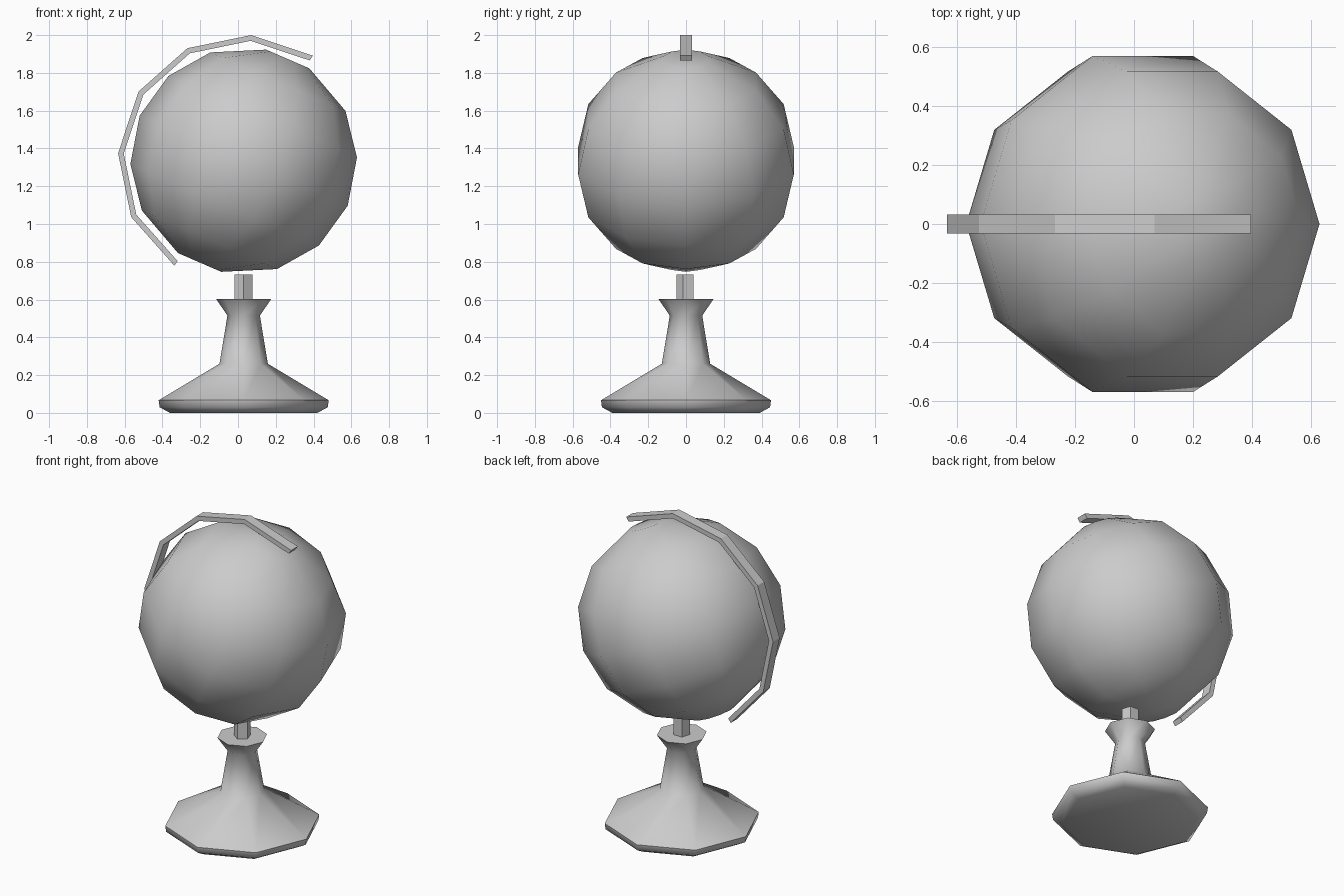
import bpy
import bmesh
from math import sin, cos, pi, radians
from mathutils import Matrix, Vector

cube = bpy.data.objects.get("Cube")
if cube:
    bpy.data.objects.remove(cube, do_unlink=True)

AXIS_X = 0.03
CENTRE = Vector((AXIS_X, 0, 1.335))
RADIUS = 0.6
TILT = radians(23.4)

grey = bpy.data.materials.new("plain grey")
grey.use_nodes = True
grey.diffuse_color = (0.6, 0.6, 0.6, 1)
grey.node_tree.nodes["Principled BSDF"].inputs["Base Color"].default_value = (0.6, 0.6, 0.6, 1)


def make_object(name, bm, smooth_angle=None):
    bmesh.ops.recalc_face_normals(bm, faces=bm.faces[:])
    mesh = bpy.data.meshes.new(name)
    bm.to_mesh(mesh)
    bm.free()
    mesh.materials.append(grey)
    obj = bpy.data.objects.new(name, mesh)
    bpy.context.collection.objects.link(obj)
    if smooth_angle is not None:
        bpy.ops.object.select_all(action='DESELECT')
        obj.select_set(True)
        bpy.context.view_layer.objects.active = obj
        bpy.ops.object.shade_smooth_by_angle(angle=radians(smooth_angle))
    return obj


def lathe(profile, sides, start=0.0):
    """Turn (radius, height) points about z, with flat caps at both ends."""
    bm = bmesh.new()
    rings = [[bm.verts.new((r * cos(start + 2 * pi * i / sides),
                            r * sin(start + 2 * pi * i / sides), z))
              for i in range(sides)] for r, z in profile]
    for low, high in zip(rings, rings[1:]):
        for i in range(sides):
            j = (i + 1) % sides
            bm.faces.new((low[i], low[j], high[j], high[i]))
    bm.faces.new(rings[0])
    bm.faces.new(rings[-1])
    return bm


# Octagonal stand with a flared collar
stand = lathe([(0.39, 0), (0.445, 0.03), (0.45, 0.067), (0.128, 0.26),
               (0.086, 0.515), (0.145, 0.602)], 8)
make_object("stand", stand, 60).location.x = AXIS_X

# Five-sided post between stand and globe
post = lathe([(0.05, 0.6), (0.05, 0.733)], 5, -pi / 2)
make_object("post", post).location.x = AXIS_X

# Tilted low-poly globe
angles = [12, 40.5, 65, 90, 115, 139.5, 168]
globe = lathe([(RADIUS * sin(radians(a)), -RADIUS * cos(radians(a)))
               for a in angles], 10)
globe_obj = make_object("globe", globe, 60)
globe_obj.matrix_world = Matrix.Translation(CENTRE) @ Matrix.Rotation(TILT, 4, 'Y')

# Half-ring arm: a rectangular strip swept in 30 degree steps
arm = bmesh.new()
sections = []
for step in range(7):
    a = radians(56.6 + 30 * step)
    sections.append([arm.verts.new(CENTRE + Vector((r * cos(a), y, r * sin(a))))
                     for r, y in ((0.636, -0.033), (0.666, -0.033),
                                  (0.666, 0.033), (0.636, 0.033))])
for a, b in zip(sections, sections[1:]):
    for i in range(4):
        j = (i + 1) % 4
        arm.faces.new((a[i], a[j], b[j], b[i]))
arm.faces.new(sections[0])
arm.faces.new(sections[-1])
make_object("meridian_arm", arm)
